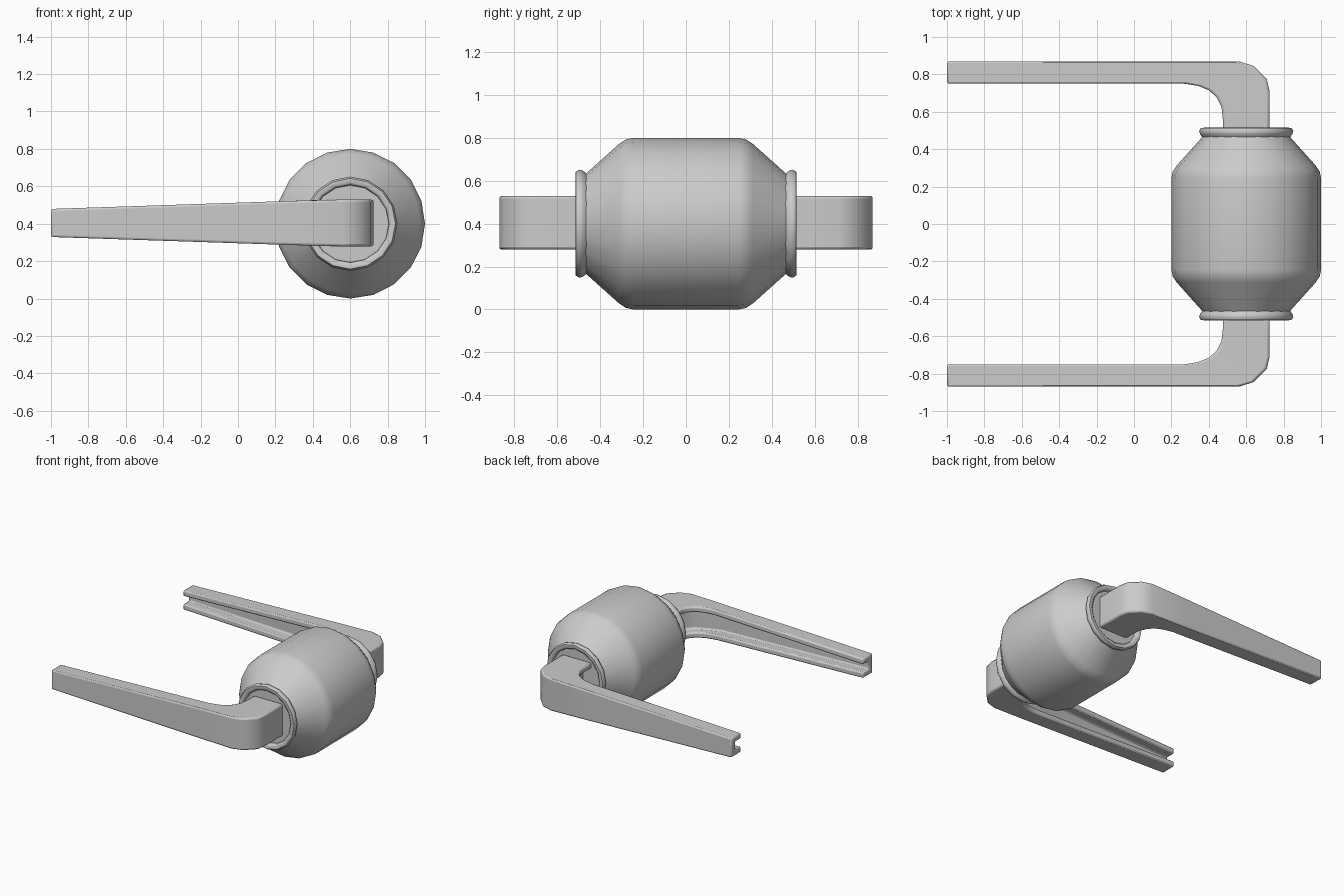
import bpy, bmesh, math

if "Cube" in bpy.data.objects:
    bpy.data.objects.remove(bpy.data.objects["Cube"])

CX, CZ = 0.6, 0.4      # barrel axis, running along y


def finish(name, bm, angle):
    bmesh.ops.recalc_face_normals(bm, faces=bm.faces)
    me = bpy.data.meshes.new(name)
    bm.to_mesh(me)
    bm.free()
    ob = bpy.data.objects.new(name, me)
    bpy.context.collection.objects.link(ob)
    bpy.ops.object.select_all(action='DESELECT')
    ob.select_set(True)
    bpy.context.view_layer.objects.active = ob
    bpy.ops.object.shade_smooth_by_angle(angle=math.radians(angle))
    return ob


def lathe(name, profile, sides, closed=False):
    """Spin (radius, y) points about the barrel axis."""
    bm = bmesh.new()
    rings = []
    for r, y in profile:
        rings.append([bm.verts.new((CX + r * math.cos(2 * math.pi * i / sides), y,
                                    CZ + r * math.sin(2 * math.pi * i / sides)))
                      for i in range(sides)])
    pairs = list(zip(rings, rings[1:]))
    if closed:
        pairs.append((rings[-1], rings[0]))
    else:
        bm.faces.new(rings[0])
        bm.faces.new(rings[-1])
    for a, b in pairs:
        for i in range(sides):
            j = (i + 1) % sides
            bm.faces.new((a[i], a[j], b[j], b[i]))
    return finish(name, bm, 50)


# Barrel-shaped body
half = [(0.4, 0.245), (0.393, 0.28), (0.372, 0.312), (0.235, 0.465), (0.222, 0.485)]
lathe("barrel_body", [(r, -y) for r, y in reversed(half)] + half, 20)

# Stations along the bent arm: outer and inner edge in plan (x, y)
outer = [(0.725, 0.48), (0.725, 0.58), (0.725, 0.71), (0.71, 0.775), (0.64, 0.845),
         (0.56, 0.87), (0.27, 0.87), (-1, 0.87)]
inner = [(0.475, 0.48), (0.475, 0.56), (0.468, 0.625), (0.44, 0.68), (0.40, 0.715),
         (0.345, 0.738), (0.27, 0.75), (-1, 0.75)]


def arm(name, s):
    bm = bmesh.new()
    loops = []
    for o, i in zip(outer, inner):
        d = math.dist(o, i)
        k = 0.07 / d                                  # groove depth
        deep = (i[0] + (o[0] - i[0]) * k, i[1] + (o[1] - i[1]) * k)

        def h(p):                                     # tapering half height
            return min(0.125, 0.075 + (p[0] + 1) * 0.0335)
        g = h(i) - 0.045
        pts = [(o, h(o)), (i, h(i)), (i, g), (deep, g)]
        pts += [(p, -z) for p, z in reversed(pts)]
        loops.append([bm.verts.new((p[0], s * p[1], 0.404 + z)) for p, z in pts])
    for a, b in zip(loops, loops[1:]):
        for n in range(8):
            m = (n + 1) % 8
            bm.faces.new((a[n], a[m], b[m], b[n]))
    bm.faces.new(loops[0])
    bm.faces.new(loops[-1])
    ob = finish(name, bm, 40)
    bev = ob.modifiers.new("edge_bevel", 'BEVEL')
    bev.width = 0.012
    bev.segments = 2
    bev.limit_method = 'ANGLE'
    bev.angle_limit = math.radians(50)


# End collars and grooved lever arms on both sides
collar = [(0.205, 0.475), (0.235, 0.465), (0.247, 0.48), (0.252, 0.498),
          (0.242, 0.514), (0.22, 0.515), (0.208, 0.505)]
for side, s in (("front", -1), ("back", 1)):
    lathe(side + "_collar", [(r, s * y) for r, y in collar], 16, closed=True)
    arm(side + "_lever_arm", s)
